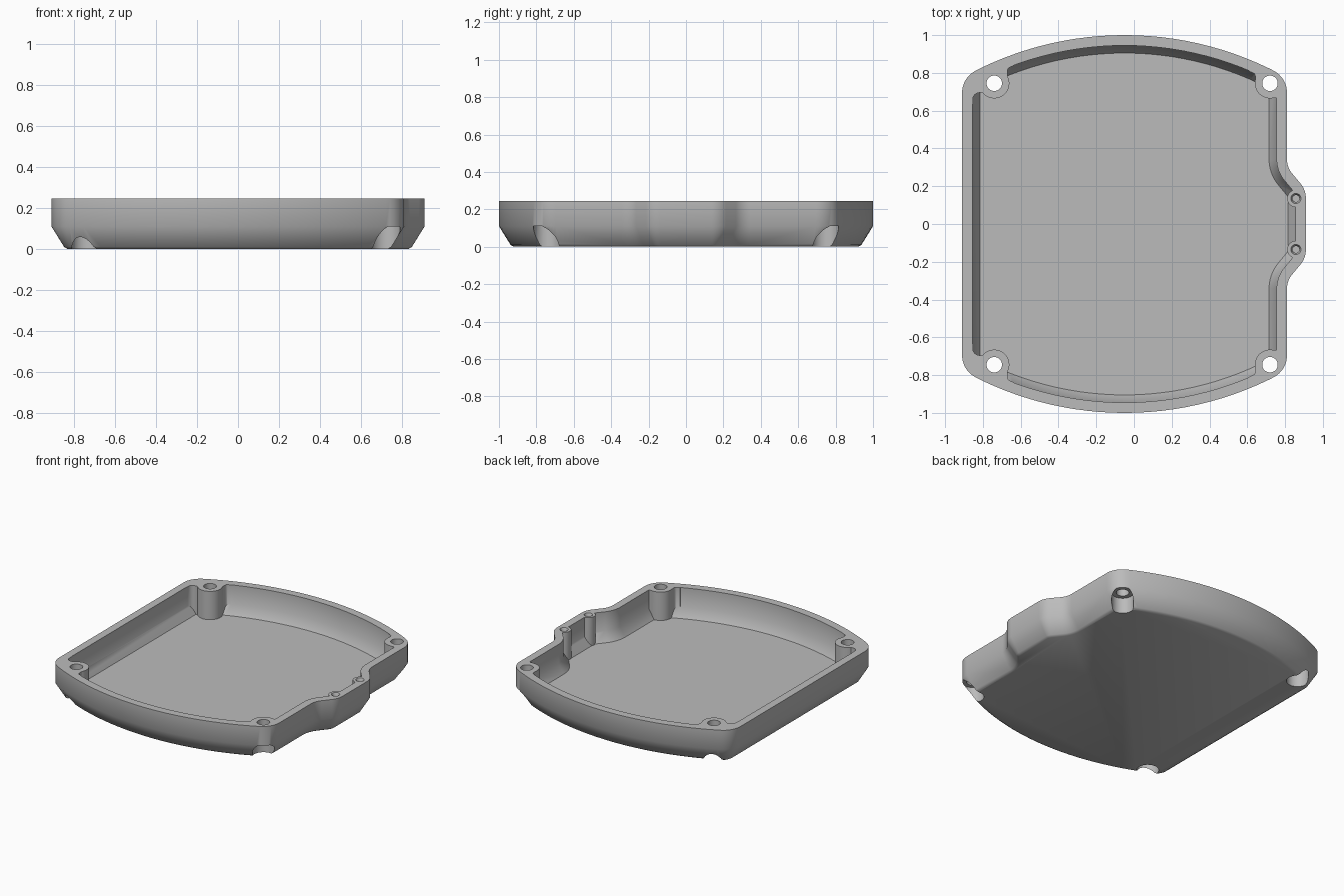
import bpy
import math
from mathutils import Vector

old = bpy.data.objects.get("Cube")
if old:
    bpy.data.objects.remove(old)

HEIGHT = 0.245
MID = -0.05          # centre line of the main tray
ARC = 1.75           # radius of the bowed ends

grey = bpy.data.materials.new("plain grey")
grey.use_nodes = True
grey.diffuse_color = (0.5, 0.5, 0.5, 1)
grey.node_tree.nodes["Principled BSDF"].inputs["Base Color"].default_value = (0.5, 0.5, 0.5, 1)


def rounded(points, steps=8):
    """Round each (x, y, radius) corner of a closed outline."""
    out = []
    for i, (x, y, r) in enumerate(points):
        p = Vector((x, y))
        if r == 0:
            out.append(p)
            continue
        a = (Vector(points[i - 1][:2]) - p).normalized()
        b = (Vector(points[(i + 1) % len(points)][:2]) - p).normalized()
        half = math.acos(max(-1, min(1, a.dot(b)))) / 2
        centre = p + (a + b).normalized() * (r / math.sin(half))
        start = p + a * (r / math.tan(half)) - centre
        end = p + b * (r / math.tan(half)) - centre
        for k in range(steps + 1):
            spoke = start.lerp(end, k / steps).normalized()
            out.append(centre + spoke * r)
    return out


def inset(loop, d):
    """Move a counter-clockwise outline inward by d."""
    out = []
    for i, p in enumerate(loop):
        a = (p - loop[i - 1]).normalized()
        b = (loop[(i + 1) % len(loop)] - p).normalized()
        side = Vector((-a.y, a.x))
        n = (side + Vector((-b.y, b.x))).normalized()
        out.append(p + n * (d / max(0.5, n.dot(side))))
    return out


def loft(name, rings):
    """Closed solid through (outline, z) rings from bottom to top."""
    n = len(rings[0][0])
    verts = [(p.x, p.y, z) for loop, z in rings for p in loop]
    faces = [list(range(n))[::-1], list(range(len(verts) - n, len(verts)))]
    for k in range(len(rings) - 1):
        for i in range(n):
            j = (i + 1) % n
            faces.append([k * n + i, k * n + j, (k + 1) * n + j, (k + 1) * n + i])
    mesh = bpy.data.meshes.new(name)
    mesh.from_pydata(verts, [], faces)
    mesh.materials.append(grey)
    obj = bpy.data.objects.new(name, mesh)
    bpy.context.collection.objects.link(obj)
    return obj


def circle(x, y, r, n=40):
    return [Vector((x + r * math.cos(math.tau * i / n), y + r * math.sin(math.tau * i / n)))
            for i in range(n)]


def rod(x, y, r, z0, z1, top_r=None):
    return loft("cutter", [(circle(x, y, r), z0), (circle(x, y, top_r or r), z1)])


def cut(target, tool):
    """Subtract the tool from the target, then discard the tool."""
    mod = target.modifiers.new("cut", 'BOOLEAN')
    mod.operation = 'DIFFERENCE'
    mod.solver = 'EXACT'
    mod.object = tool
    bpy.context.view_layer.objects.active = target
    bpy.ops.object.modifier_apply(modifier=mod.name)
    bpy.data.objects.remove(tool)


def bow(dx):
    return 1 - ARC + math.sqrt(ARC ** 2 - dx ** 2)


# Outline of the tray: straight sides, bowed ends and a bulge on one side
upper = [(0.91, 0.18, 0.12), (0.81, 0.30, 0.12), (0.81, bow(0.86), 0.13)]
upper += [(MID + 0.77 * (1 - k / 12), bow(0.77 * (1 - k / 12)), 0) for k in range(25)]
upper += [(-0.91, bow(0.86), 0.13)]
outline = rounded(upper + [(x, -y, r) for x, y, r in reversed(upper)])

# Outer body with a tapered underside
tray = loft("tray", [(inset(outline, 0.078), 0), (inset(outline, 0.062), 0.01),
                     (outline, 0.11), (outline, HEIGHT)])

# Hollow with tapered lower walls
hollow = loft("hollow_cutter", [(inset(outline, 0.095), 0.045), (inset(outline, 0.055), 0.11),
                                (inset(outline, 0.055), 0.3)])

posts = [(x, s * 0.745, s) for x in (-0.74, 0.72) for s in (1, -1)]

# Corner posts and their solid corners stay out of the hollow
for x, y, s in posts:
    side = 1 if x > 0 else -1
    if x > 0:
        low, end = y - s * 0.079, x - 0.078
        pts = [(1.1, low, 0), (x, low, 0)]
    else:
        low, end = y - s * 0.05, x + 0.07
        pts = [(-1.1, low - s * 0.06, 0), (-0.853, low - s * 0.06, 0),
               (-0.853, low, 0.035), (x, low, 0)]
    top = bow(abs(end - MID)) - 0.062
    pts += [(x, y, 0), (end, y, 0), (end, s * top, 0.02),
            (end - side * 0.03, s * (top + 0.012), 0), (end - side * 0.03, s * 1.1, 0),
            (side * 1.1, s * 1.1, 0)]
    loop = rounded(pts)
    if side * s > 0:
        loop.reverse()
    cut(hollow, loft("corner_cutter", [(loop, -0.1), (loop, 0.4)]))
    cut(hollow, rod(x, y, 0.08, -0.1, 0.4))

# Small bosses in the bulge
for s in (1, -1):
    cut(hollow, rod(0.857, s * 0.135, 0.046, -0.1, 0.4))

cut(tray, hollow)

# Screw holes with wide recesses underneath
for x, y, s in posts:
    cut(tray, rod(x, y, 0.041, -0.1, 0.4))
    cut(tray, rod(x, y, 0.071, -0.1, 0.11))

# Blind holes in the small bosses
for s in (1, -1):
    cut(tray, rod(0.857, s * 0.135, 0.018, 0.1, 0.3))
    cut(tray, rod(0.857, s * 0.135, 0.018, HEIGHT - 0.02, HEIGHT + 0.02, 0.036))

bpy.ops.object.select_all(action='DESELECT')
tray.select_set(True)
bpy.context.view_layer.objects.active = tray
bpy.ops.object.shade_smooth_by_angle(angle=math.radians(36))
